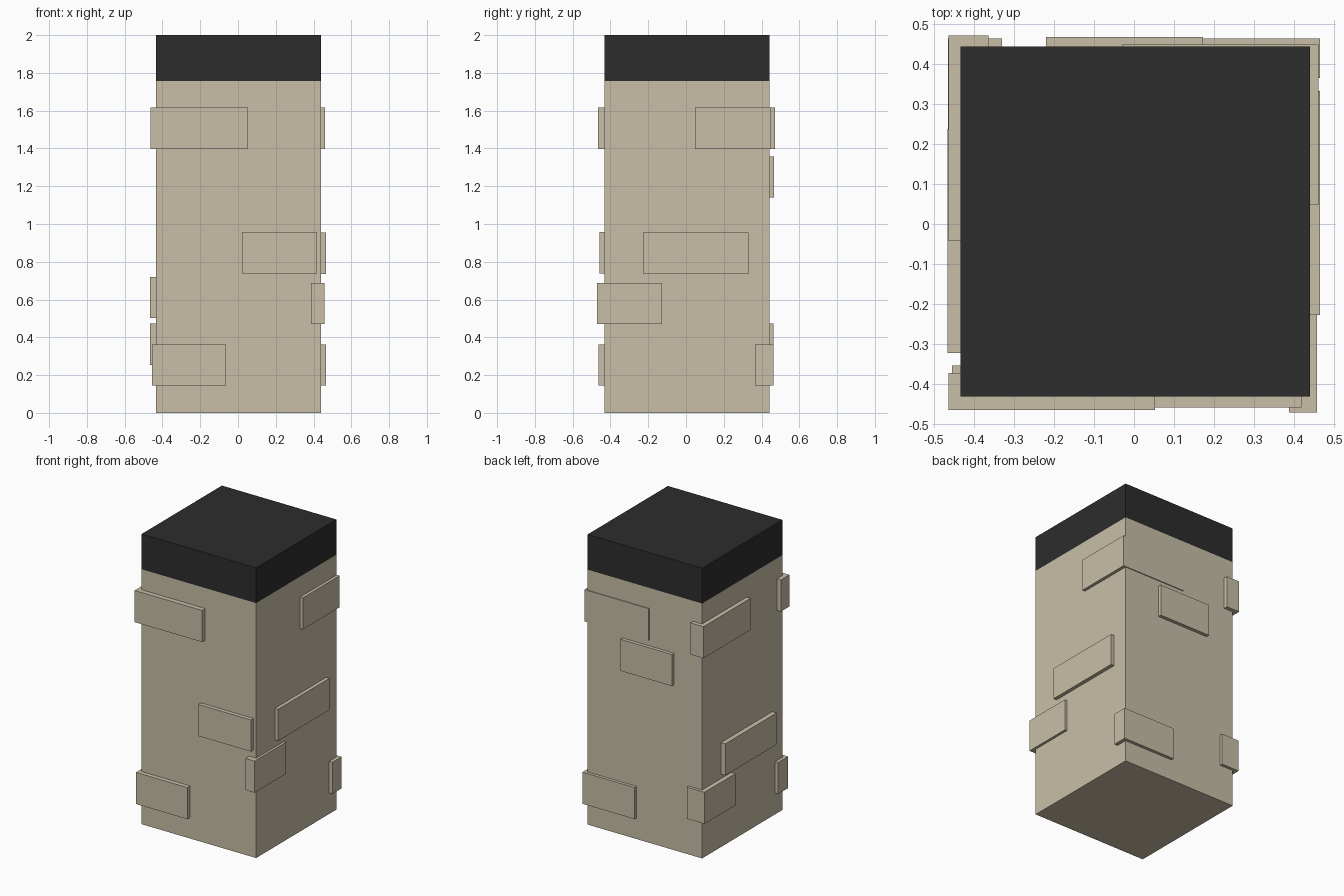
import bpy, bmesh

if "Cube" in bpy.data.objects:
    bpy.data.objects.remove(bpy.data.objects["Cube"])


def material(name, color):
    m = bpy.data.materials.new(name)
    m.diffuse_color = (*color, 1)
    m.use_nodes = True
    m.node_tree.nodes["Principled BSDF"].inputs["Base Color"].default_value = m.diffuse_color
    return m


def box(name, x, y, z, mat):
    """Axis-aligned box from (min, max) ranges."""
    bm = bmesh.new()
    bmesh.ops.create_cube(bm, size=1)
    for v in bm.verts:
        v.co = [r[0] if c < 0 else r[1] for c, r in zip(v.co, (x, y, z))]
    me = bpy.data.meshes.new(name)
    bm.to_mesh(me)
    bm.free()
    me.materials.append(mat)
    ob = bpy.data.objects.new(name, me)
    bpy.context.collection.objects.link(ob)
    return ob


stone = material("stone", (0.58, 0.52, 0.39))
dark = material("dark", (0.026, 0.026, 0.026))

# Square pillar and its dark cap
X, Y = (-0.433, 0.44), (-0.431, 0.443)
box("pillar", X, Y, (0, 1.757), stone)
box("cap", X, Y, (1.757, 2), dark)

# Raised bricks: name, x range, y range, bottom height
BRICK_HEIGHT = 0.218
bricks = [
    # front face
    ("front_brick_top", (-0.463, 0.052), (-0.465, -0.372), 1.398),
    ("front_brick_middle", (0.02, 0.419), (-0.459, -0.36), 0.739),
    ("front_brick_low", (-0.455, -0.063), (-0.462, -0.353), 0.145),
    # right face
    ("right_brick_top", (-0.03, 0.461), (0.048, 0.449), 1.398),
    ("right_brick_middle", (0.36, 0.465), (-0.227, 0.332), 0.736),
    ("right_brick_corner", (0.387, 0.457), (-0.471, -0.128), 0.47),
    # back face
    ("back_brick_upper", (-0.22, 0.173), (0.36, 0.467), 1.14),
    ("back_brick_low", (0.067, 0.465), (0.365, 0.464), 0.145),
    # left face
    ("left_brick_top", (-0.463, -0.363), (-0.042, 0.471), 1.398),
    ("left_brick_middle", (-0.466, -0.36), (-0.322, 0.238), 0.502),
    ("left_brick_corner", (-0.465, -0.33), (0.125, 0.463), 0.254),
]
for name, x, y, z in bricks:
    box(name, x, y, (z, z + BRICK_HEIGHT), stone)
